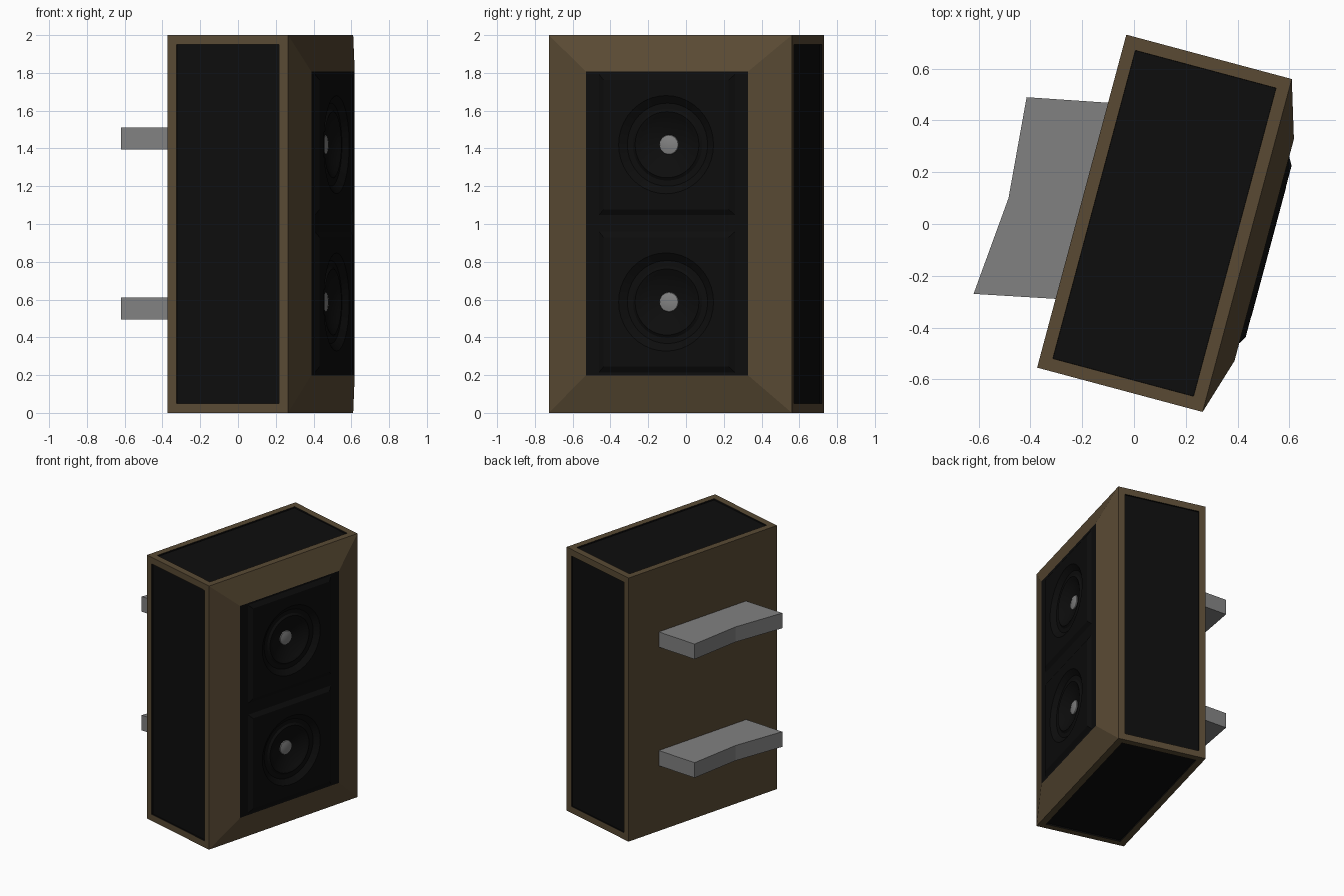
import bpy, bmesh, math
from mathutils import Vector

if "Cube" in bpy.data.objects:
    bpy.data.objects.remove(bpy.data.objects["Cube"])

YAW = math.radians(-15)          # whole cabinet is turned about z
YC = 0.033                       # cabinet centre along its own width
DRIVER_Z = (0.587, 1.42)


def material(name, rgb):
    m = bpy.data.materials.new(name)
    m.diffuse_color = (*rgb, 1)
    m.use_nodes = True
    m.node_tree.nodes["Principled BSDF"].inputs["Base Color"].default_value = m.diffuse_color
    return m


brown = material("brown_wood", (0.10, 0.068, 0.034))
black = material("black_cloth", (0.004, 0.004, 0.004))
grey = material("grey_metal", (0.22, 0.22, 0.22))


def finish(name, bm, mats, yaw=YAW):
    bmesh.ops.recalc_face_normals(bm, faces=bm.faces)
    me = bpy.data.meshes.new(name)
    bm.to_mesh(me)
    bm.free()
    ob = bpy.data.objects.new(name, me)
    bpy.context.collection.objects.link(ob)
    for m in mats:
        me.materials.append(m)
    ob.rotation_euler.z = yaw
    return ob


def box(x0, x1, y0, y1, z0, z1):
    bm = bmesh.new()
    bmesh.ops.create_cube(bm, size=1)
    for v in bm.verts:
        v.co = Vector(((x0 + x1) / 2 + v.co.x * (x1 - x0),
                       (y0 + y1) / 2 + v.co.y * (y1 - y0),
                       (z0 + z1) / 2 + v.co.z * (z1 - z0)))
    bm.normal_update()
    return bm


def cut(ob, cutter):
    mod = ob.modifiers.new("cut", 'BOOLEAN')
    mod.operation = 'DIFFERENCE'
    mod.solver = 'EXACT'
    mod.object = cutter
    bpy.context.view_layer.objects.active = ob
    bpy.ops.object.modifier_apply(modifier=mod.name)


def lathe(name, profile, z, mat, steps=40):
    # profile of (radius, x) spun about the driver axis
    bm = bmesh.new()
    vs = [bm.verts.new((x, YC + r, z)) for r, x in profile]
    es = [bm.edges.new(p) for p in zip(vs, vs[1:])]
    bmesh.ops.spin(bm, geom=vs + es, cent=(0, YC, z), axis=(1, 0, 0),
                   angle=2 * math.pi, steps=steps, use_merge=True)
    bmesh.ops.remove_doubles(bm, verts=bm.verts, dist=1e-5)
    ob = finish(name, bm, [mat])
    if sum(f.normal.x for f in ob.data.polygons) < 0:
        ob.data.flip_normals()
    bpy.ops.object.select_all(action='DESELECT')
    ob.select_set(True)
    bpy.context.view_layer.objects.active = ob
    bpy.ops.object.shade_smooth_by_angle(angle=math.radians(25))


# Cabinet: inset cloth panels on four faces, raised mitred frame on the front
bm = box(-0.218, 0.444, YC - 0.666, YC + 0.666, 0, 2)
sides = [f for f in bm.faces if abs(f.normal.x) < 0.5]
front = next(f for f in bm.faces if f.normal.x > 0.5)
bmesh.ops.inset_individual(bm, faces=sides, thickness=0.07, depth=0)
for f in sides:
    f.material_index = 1
bmesh.ops.inset_individual(bm, faces=sides, thickness=0.001, depth=-0.01)
bmesh.ops.inset_individual(bm, faces=[front], thickness=0.1, depth=0)
front.material_index = 1
for v in front.verts:
    v.co = (0.512, YC + math.copysign(0.444, v.co.y - YC),
            1.003 + math.copysign(0.804, v.co.z - 1))
cabinet = finish("cabinet", bm, [brown, black])

for i, z in enumerate(DRIVER_Z):
    # Bevelled mounting pad
    bm = box(0.505, 0.53, YC - 0.385, YC + 0.385, z - 0.385, z + 0.385)
    for v in bm.verts:
        if v.co.x > 0.52:
            v.co.y = YC + (v.co.y - YC) * 0.89
            v.co.z = z + (v.co.z - z) * 0.89
    pad = finish(f"driver_pad_{i}", bm, [black])

    # Round opening through pad and cabinet front
    bm = bmesh.new()
    bmesh.ops.create_cone(bm, cap_ends=True, segments=40, radius1=0.262,
                          radius2=0.262, depth=0.2)
    for v in bm.verts:
        v.co = (0.545 + v.co.z, YC + v.co.x, z + v.co.y)
    cutter = finish("cutter", bm, [black])
    cutter.hide_render = True
    bpy.context.view_layer.update()
    cut(cabinet, cutter)
    cut(pad, cutter)
    bpy.data.objects.remove(cutter)

    # Driver cone with surround, and grey dust cap
    lathe(f"driver_cone_{i}", [(0.27, 0.531), (0.26, 0.531), (0.22, 0.502),
                               (0.19, 0.502), (0.175, 0.512), (0.155, 0.502),
                               (0.13, 0.485), (0.045, 0.466)], z, black)
    lathe(f"dust_cap_{i}", [(0.053, 0.466), (0.050, 0.474), (0.03, 0.479),
                            (0, 0.481)], z, grey, 24)

# Wall brackets: bent slabs behind the cabinet
OUTLINE = [(-0.415, 0.49), (-0.485, 0.10), (-0.62, -0.27), (-0.29, -0.29),
           (-0.09, 0.468)]
for name, z0 in (("lower_bracket", 0.495), ("upper_bracket", 1.395)):
    bm = bmesh.new()
    face = bm.faces.new([bm.verts.new((x, y, z0)) for x, y in OUTLINE])
    ext = bmesh.ops.extrude_face_region(bm, geom=[face])["geom"]
    bmesh.ops.translate(bm, vec=(0, 0, 0.115),
                        verts=[g for g in ext if isinstance(g, bmesh.types.BMVert)])
    finish(name, bm, [grey], 0)
